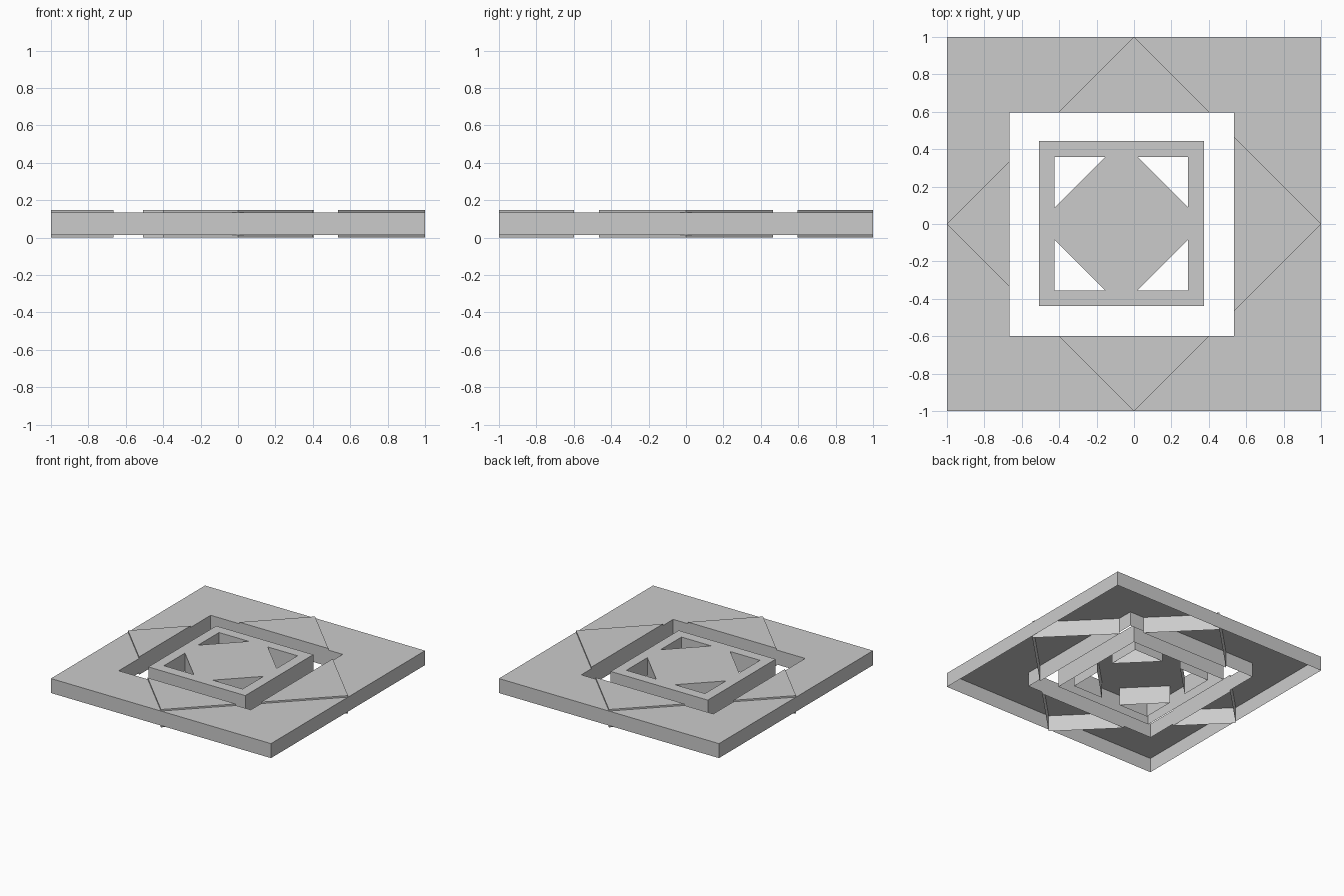
import bpy, bmesh

if "Cube" in bpy.data.objects:
    bpy.data.objects.remove(bpy.data.objects["Cube"])


def area(loop):
    return sum(a[0] * b[1] - b[0] * a[1] for a, b in zip(loop, loop[1:] + loop[:1])) / 2


def shell(name, outer, holes, z0, z1):
    """Flat top with holes and side walls, open underneath."""
    bm = bmesh.new()
    rims, edges = [], []
    for i, loop in enumerate([outer] + holes):
        # outer rim runs counter-clockwise, holes clockwise
        if (area(loop) > 0) != (i == 0):
            loop = loop[::-1]
        top = [bm.verts.new((x, y, z1)) for x, y in loop]
        rims.append(top)
        edges += [bm.edges.new((a, b)) for a, b in zip(top, top[1:] + top[:1])]
    bmesh.ops.triangle_fill(bm, edges=edges, use_beauty=True, use_dissolve=False, normal=(0, 0, 1))
    for f in bm.faces:
        f.normal_update()
        if f.normal.z < 0:
            f.normal_flip()
    for top in rims:
        low = [bm.verts.new((v.co.x, v.co.y, z0)) for v in top]
        n = len(top)
        for i in range(n):
            j = (i + 1) % n
            bm.faces.new((low[i], low[j], top[j], top[i]))
    mesh = bpy.data.meshes.new(name)
    bm.to_mesh(mesh)
    bm.free()
    obj = bpy.data.objects.new(name, mesh)
    bpy.context.collection.objects.link(obj)
    return obj


def rect(x0, x1, y0, y1):
    return [(x0, y0), (x1, y0), (x1, y1), (x0, y1)]


H = 0.147                                        # full height
L, R, B, T = -0.665, 0.535, -0.598, 0.595        # off-centre opening

# Outer square border
shell("outer_border", rect(-1, 1, -1, 1), [rect(L, R, B, T)], 0.015, 0.134)

# Slightly taller triangles: a diamond interrupted by the opening
for side, x in (("left", L), ("right", R)):
    s, w = (1 if x > 0 else -1), 1 - abs(x)
    shell("diamond_point_" + side, [(s, 0), (x, 1 - abs(x)), (x, -w)], [], 0, H)
for side, y in (("front", B), ("back", T)):
    s, w = (1 if y > 0 else -1), 1 - abs(y)
    shell("diamond_point_" + side, [(0, s), (w, y), (-w, y)], [], 0, H)

# Inner square with a triangular cut-out in each corner
cx, cy, half, cut, leg = -0.067, 0.002, 0.441, 0.357, 0.271
corners = []
for sx in (-1, 1):
    for sy in (-1, 1):
        x, y = cx + sx * cut, cy + sy * cut
        corners.append([(x, y), (x - sx * leg, y), (x, y - sy * leg)])
shell("inner_square", rect(cx - half, cx + half, cy - half, cy + half), corners, 0, H)
